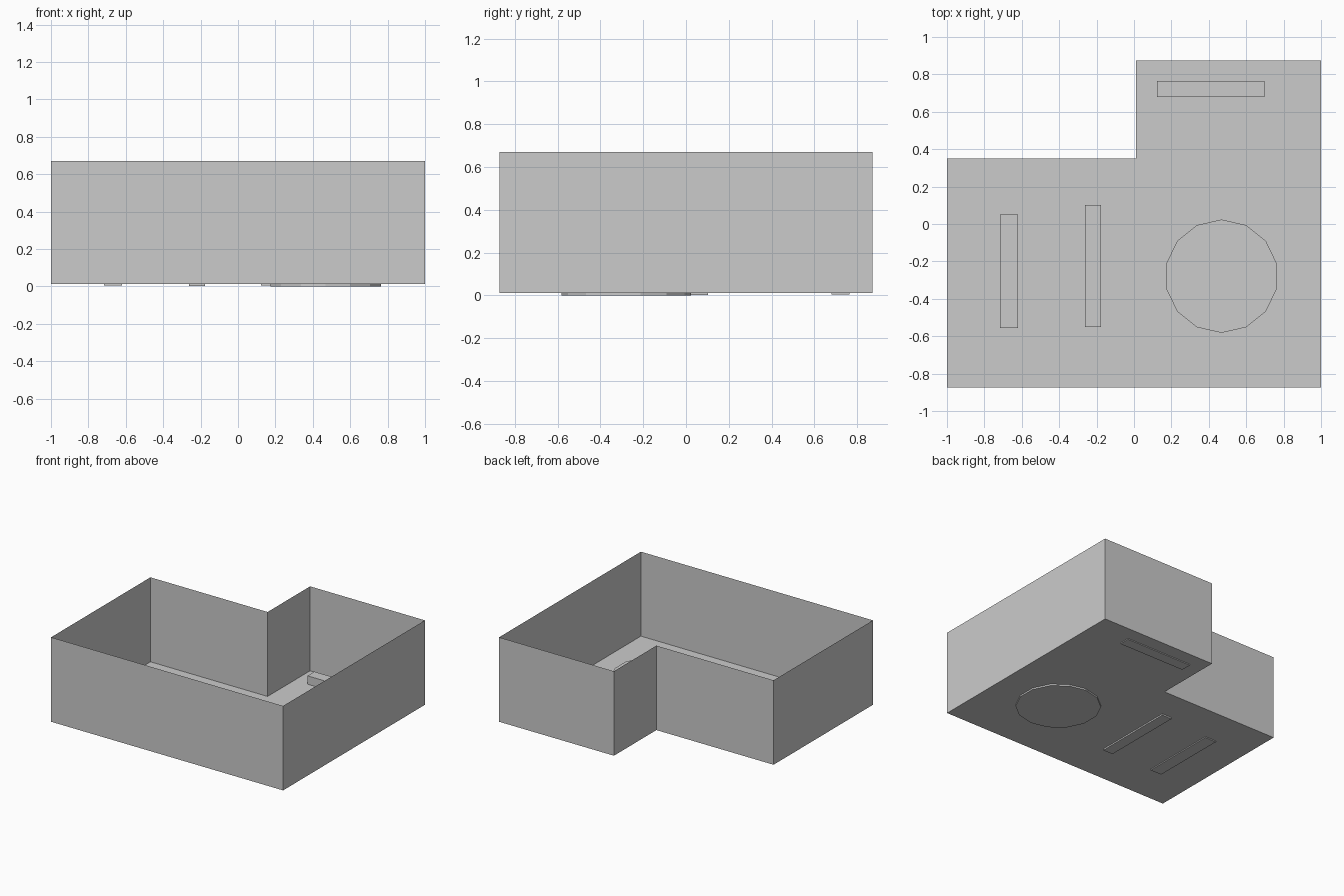
import bpy, bmesh, math

if "Cube" in bpy.data.objects:
    bpy.data.objects.remove(bpy.data.objects["Cube"])

FLOOR_Z, WALL_TOP = 0.012, 0.67
FURNITURE_TOP = 0.077


def finish(name, bm):
    mesh = bpy.data.meshes.new(name)
    bm.to_mesh(mesh)
    bm.free()
    obj = bpy.data.objects.new(name, mesh)
    bpy.context.collection.objects.link(obj)
    return obj


def block(name, x0, x1, y0, y1, z0, z1):
    bm = bmesh.new()
    bmesh.ops.create_cube(bm, size=1)
    for v in bm.verts:
        v.co = (x1 if v.co.x > 0 else x0,
                y1 if v.co.y > 0 else y0,
                z1 if v.co.z > 0 else z0)
    return finish(name, bm)


# L-shaped room: floor outline with thin sheet walls raised from it
outline = [(-1, -0.873), (1, -0.873), (1, 0.873),
           (0.01, 0.873), (0.01, 0.35), (-1, 0.35)]
bm = bmesh.new()
low = [bm.verts.new((x, y, FLOOR_Z)) for x, y in outline]
high = [bm.verts.new((x, y, WALL_TOP)) for x, y in outline]
bm.faces.new(low)
for i in range(len(low)):
    j = (i + 1) % len(low)
    bm.faces.new((low[i], low[j], high[j], high[i]))
finish("room_shell", bm)

# Low benches, sunk slightly through the floor
block("left_bench", -0.717, -0.62, -0.555, 0.05, 0.004, FURNITURE_TOP)
block("middle_bench", -0.262, -0.177, -0.55, 0.102, 0.001, FURNITURE_TOP)
block("back_bench", 0.123, 0.697, 0.68, 0.765, 0.005, FURNITURE_TOP)

# Round low platform, 14 sides with a corner pointing to the back
bm = bmesh.new()
bottom, top = [], []
for i in range(14):
    a = math.pi / 2 + i * math.tau / 14
    x, y = 0.468 + 0.303 * math.cos(a), -0.279 + 0.303 * math.sin(a)
    bottom.append(bm.verts.new((x, y, 0)))
    top.append(bm.verts.new((x, y, FURNITURE_TOP)))
bm.faces.new(bottom[::-1])
bm.faces.new(top)
for i in range(14):
    j = (i + 1) % 14
    bm.faces.new((bottom[i], bottom[j], top[j], top[i]))
finish("round_platform", bm)
